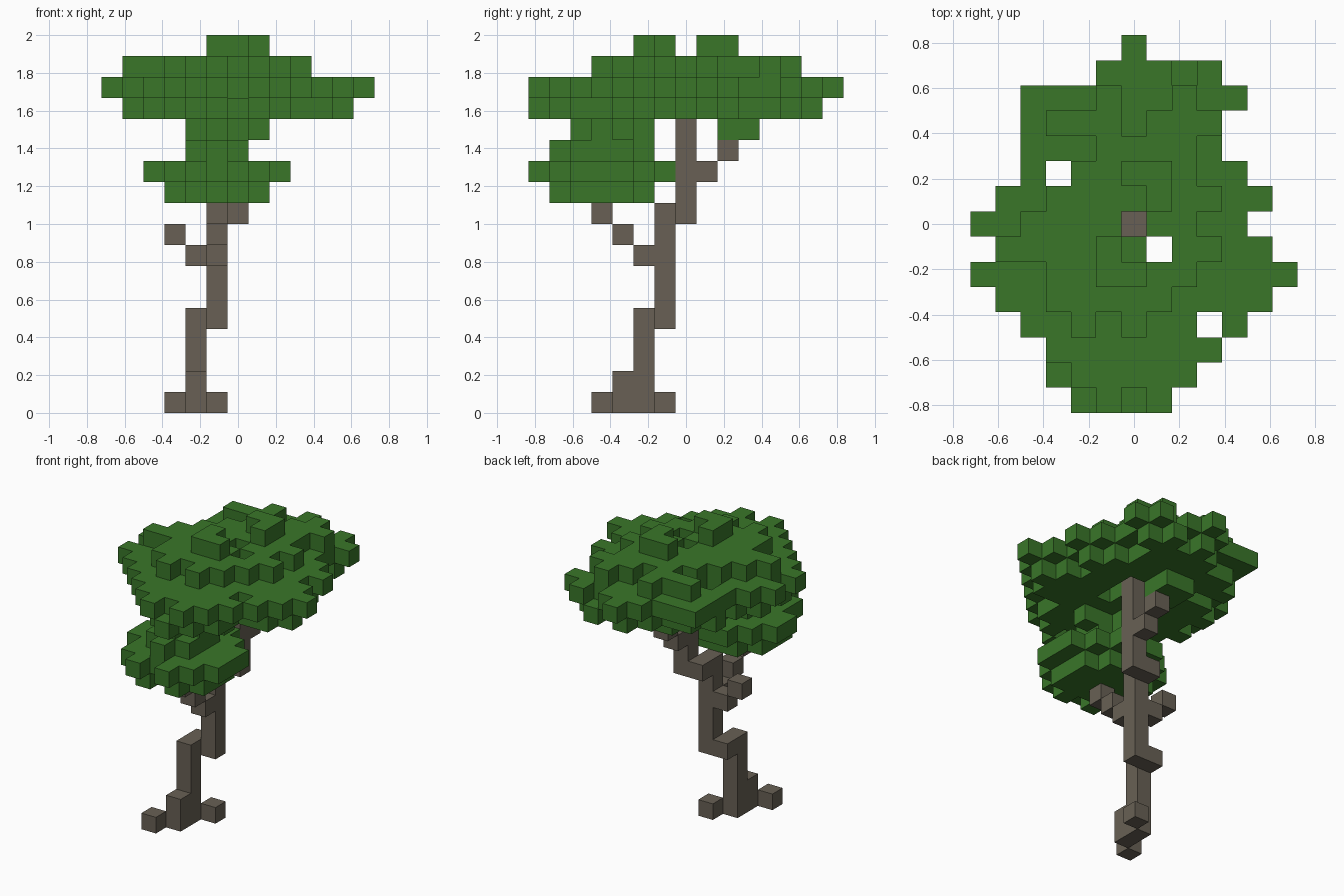
import bpy
import bmesh
from mathutils import Vector

cube = bpy.data.objects.get("Cube")
if cube:
    bpy.data.objects.remove(cube)

S = 1 / 9  # edge length of one block


def material(name, rgb):
    mat = bpy.data.materials.new(name)
    mat.use_nodes = True
    mat.diffuse_color = (*rgb, 1)
    bsdf = mat.node_tree.nodes["Principled BSDF"]
    bsdf.inputs["Base Color"].default_value = (*rgb, 1)
    bsdf.inputs["Roughness"].default_value = 0.9
    return mat


def build_blocks(name, cells, mat):
    """Join unit blocks into one shell, keeping only the exposed sides."""
    bm = bmesh.new()
    for cell in sorted(cells):
        for axis in range(3):
            for sign in (-1, 1):
                n = Vector((0, 0, 0))
                n[axis] = sign
                if tuple(int(c + d) for c, d in zip(cell, n)) in cells:
                    continue
                u = Vector((0, 0, 0))
                u[(axis + 1) % 3] = 1
                v = n.cross(u)
                centre = Vector(cell) + Vector((0, 0, 0.5)) + n / 2
                corners = [(a, b) for a, b in ((-1, -1), (1, -1), (1, 1), (-1, 1))]
                bm.faces.new([bm.verts.new((centre + (u * a + v * b) / 2) * S)
                              for a, b in corners])
    bmesh.ops.remove_doubles(bm, verts=bm.verts, dist=S / 100)
    mesh = bpy.data.meshes.new(name)
    bm.to_mesh(mesh)
    bm.free()
    mesh.materials.append(mat)
    bpy.context.collection.objects.link(bpy.data.objects.new(name, mesh))


def column(x, y, low, high):
    return {(x, y, z) for z in range(low, high + 1)}


def rows(top, spans):
    """Plan outline from x spans, one per row, starting at the back."""
    return {(x, top - i) for i, (a, b) in enumerate(spans) for x in range(a, b + 1)}


def disc(cx, cy, r2):
    return {(x, y) for x in range(cx - 4, cx + 5) for y in range(cy - 4, cy + 5)
            if (x - cx) ** 2 + (y - cy) ** 2 <= r2}


def layer(plan, z):
    return {(x, y, z) for x, y in plan}


bark = material("bark", (0.138, 0.118, 0.09))
leaf = material("leaf green", (0.041, 0.182, 0.022))

# Stepped trunk with a linking block at each shift
trunk = column(-2, -2, 0, 4) | column(-1, -1, 4, 9) | column(0, 0, 9, 14)
trunk |= {(-2, -1, 4), (-1, 0, 9)}
build_blocks("trunk", trunk, bark)

# Roots
build_blocks("roots", column(-2, -3, 0, 1) | {(-3, -4, 0), (-1, -1, 0)}, bark)

# Branches climbing away from the trunk
build_blocks("front_branch", {(-1, -2, 7), (-1, -3, 8), (-1, -4, 9)}, bark)
build_blocks("side_branch", {(-2, -1, 7), (-3, -1, 8)}, bark)
build_blocks("back_branch", {(0, 1, 11), (0, 2, 12)}, bark)

# Crown outline with gaps and a ragged front edge
holes = {(0, 0), (1, -1), (-3, 2), (3, -4)}
outline = rows(7, [(0, 0), (-1, 3), (-4, 4), (-4, 3), (-4, 3), (-4, 4), (-5, 5),
                   (-6, 4), (-5, 5), (-6, 6), (-5, 5), (-4, 4), (-3, 3), (-2, 2),
                   (-1, 1)]) - holes - {(0, -7)}


def on_rim(p):
    x, y = p
    return any(q not in outline | holes
               for q in ((x + 1, y), (x - 1, y), (x, y + 1), (x, y - 1)))


# Ragged underside of the crown, open beside the trunk
under = {p for p in outline if not on_rim(p) or (sum(p) % 2 and p[1] < 4)}
under = (under | {(0, -7), (2, 6)}) - {(1, 1), (0, 1), (1, 0)}

# Raised foliage on the crown
raised = rows(5, [(-1, 2), (-3, 3), (-1, 2), (-2, 2), (-3, 3), (-4, 2), (-5, 3),
                  (-3, 2), (-3, 1), (-2, 0)]) - holes
raised -= {(0, 5), (1, 5), (0, 4), (-1, -4)}
peaks = {(-1, -1), (-1, -2), (0, -2), (1, 1), (1, 2), (0, 2)}
crown = layer(under, 14) | layer(outline - {(2, 6)}, 15)
crown |= layer(raised, 16) | layer(peaks, 17)

# Foliage around the back branch tip
crown |= layer({(0, 2), (-1, 2), (0, 3), (-1, 3)}, 13)
build_blocks("crown", crown, leaf)

# Lower foliage around the front branch tip
lower = layer(disc(-1, -4, 5) - {(-1, -6)}, 10)
lower |= layer(disc(-1, -4, 10) - {(-1, -7), (-4, -5)}, 11)
lower |= layer({p for p in disc(-1, -4, 4) if abs(p[0] + 1) < 2}, 12)
lower |= layer(rows(-2, [(-1, -1), (-2, 1), (-2, 0), (-1, -1)]), 13)
build_blocks("lower_foliage", lower, leaf)
